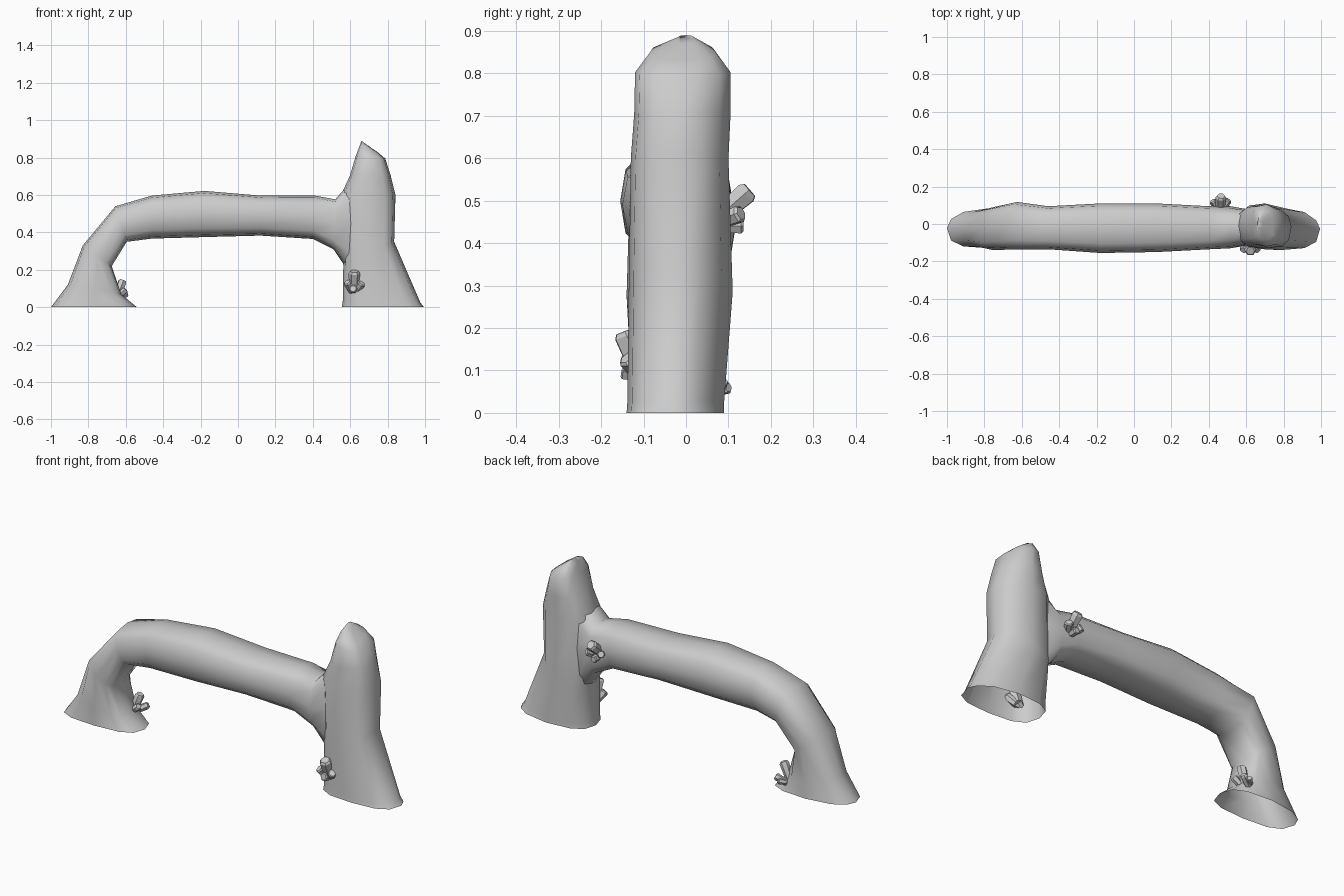
import bpy, bmesh, math
from mathutils import Vector


def spow(v, e):
    return math.copysign(abs(v) ** e, v)


def finish(name, bm, angle):
    bmesh.ops.recalc_face_normals(bm, faces=bm.faces)
    me = bpy.data.meshes.new(name)
    bm.to_mesh(me)
    bm.free()
    ob = bpy.data.objects.new(name, me)
    bpy.context.collection.objects.link(ob)
    bpy.ops.object.select_all(action='DESELECT')
    ob.select_set(True)
    bpy.context.view_layer.objects.active = ob
    bpy.ops.object.shade_smooth_by_angle(angle=math.radians(angle))
    return ob


def loft(name, sections, cap=False, n=12, e=0.7):
    """Skin rounded sections; each is outer x,z, inner x,z, front y, back y, back skew."""
    bm = bmesh.new()
    rings = []
    for x0, z0, x1, z1, yf, yb, skew in sections:
        a, b = Vector((x0, 0, z0)), Vector((x1, 0, z1))
        mid, half = (a + b) / 2, (a - b) / 2
        ring = []
        for i in range(n):
            t = math.tau * i / n
            p = mid + half * spow(math.cos(t), e)
            p.y = (yf + yb) / 2 + (yb - yf) / 2 * spow(math.sin(t), e)
            # outer back corner is worn away
            if math.sin(t) > 0.01 and math.cos(t) > 0.01:
                p.y -= skew * math.cos(t)
            ring.append(bm.verts.new(p))
        rings.append(ring)
    for r, s in zip(rings, rings[1:]):
        for i in range(n):
            j = (i + 1) % n
            bm.faces.new((r[i], r[j], s[j], s[i]))
    if cap:
        bm.faces.new(rings[-1])
    return finish(name, bm, 60)


def crystals(name, shards):
    """Cluster of six-sided shards: base, tip, radius."""
    bm = bmesh.new()
    for base, tip, r in shards:
        base, tip = Vector(base), Vector(tip)
        q = (tip - base).to_track_quat('Z', 'Y')
        length = (tip - base).length
        rings = []
        for h, k in ((0, 0.8), (length * 0.9, 1.0), (length, 0.75)):
            rings.append([bm.verts.new(base + q @ Vector(
                (r * k * math.cos(i * math.tau / 6), r * k * math.sin(i * math.tau / 6), h)))
                for i in range(6)])
        for a, b in zip(rings, rings[1:]):
            for i in range(6):
                j = (i + 1) % 6
                bm.faces.new((a[i], a[j], b[j], b[i]))
        bm.faces.new(rings[-1])
        bm.faces.new(rings[0][::-1])
    return finish(name, bm, 30)


# Left foot, curved leg and bridge, flaring into the pillar
loft("rock_arch", [
    (-1.00, 0.00, -0.54, 0.00, -0.13, 0.085, 0.02),
    (-0.91, 0.12, -0.625, 0.07, -0.13, 0.085, 0.02),
    (-0.83, 0.33, -0.675, 0.22, -0.14, 0.09, 0.01),
    (-0.655, 0.54, -0.595, 0.35, -0.135, 0.118, 0),
    (-0.46, 0.597, -0.46, 0.367, -0.135, 0.095, 0),
    (-0.18, 0.622, -0.18, 0.375, -0.155, 0.11, 0),
    (0.12, 0.597, 0.12, 0.383, -0.15, 0.11, 0),
    (0.41, 0.597, 0.40, 0.365, -0.135, 0.095, 0),
    (0.52, 0.577, 0.51, 0.31, -0.13, 0.095, 0),
    (0.62, 0.69, 0.585, 0.20, -0.115, 0.08, 0),
    (0.70, 0.72, 0.66, 0.18, -0.09, 0.05, 0),
])

# Upright pillar with slanted peak
loft("rock_pillar", [
    (0.995, 0.00, 0.555, 0.00, -0.14, 0.09, 0.03),
    (0.975, 0.025, 0.56, 0.03, -0.138, 0.09, 0.03),
    (0.835, 0.35, 0.563, 0.22, -0.135, 0.11, 0.03),
    (0.842, 0.60, 0.55, 0.60, -0.13, 0.10, 0.02),
    (0.815, 0.71, 0.597, 0.70, -0.122, 0.105, 0.03),
    (0.787, 0.795, 0.63, 0.81, -0.12, 0.105, 0.03),
    (0.745, 0.83, 0.652, 0.868, -0.085, 0.07, 0.01),
    (0.69, 0.868, 0.66, 0.89, -0.02, 0.02, 0),
], cap=True)

# Crystal clusters at foot, pillar front and bridge back
crystals("foot_crystals", [
    ((-0.65, 0.04, 0.05), (-0.615, 0.045, 0.145), 0.024),
    ((-0.65, 0.02, 0.05), (-0.60, 0.01, 0.095), 0.019),
    ((-0.65, 0.06, 0.04), (-0.595, 0.085, 0.075), 0.019),
    ((-0.65, 0.07, 0.05), (-0.62, 0.10, 0.06), 0.015),
])
crystals("pillar_crystals", [
    ((0.62, -0.105, 0.09), (0.622, -0.145, 0.192), 0.031),
    ((0.61, -0.105, 0.085), (0.583, -0.14, 0.135), 0.023),
    ((0.63, -0.105, 0.085), (0.662, -0.14, 0.13), 0.023),
    ((0.62, -0.105, 0.09), (0.615, -0.15, 0.10), 0.023),
])
crystals("bridge_crystals", [
    ((0.46, 0.07, 0.455), (0.465, 0.15, 0.525), 0.029),
    ((0.45, 0.08, 0.45), (0.42, 0.125, 0.475), 0.021),
    ((0.47, 0.08, 0.45), (0.505, 0.13, 0.47), 0.022),
    ((0.46, 0.08, 0.44), (0.46, 0.135, 0.44), 0.020),
])
